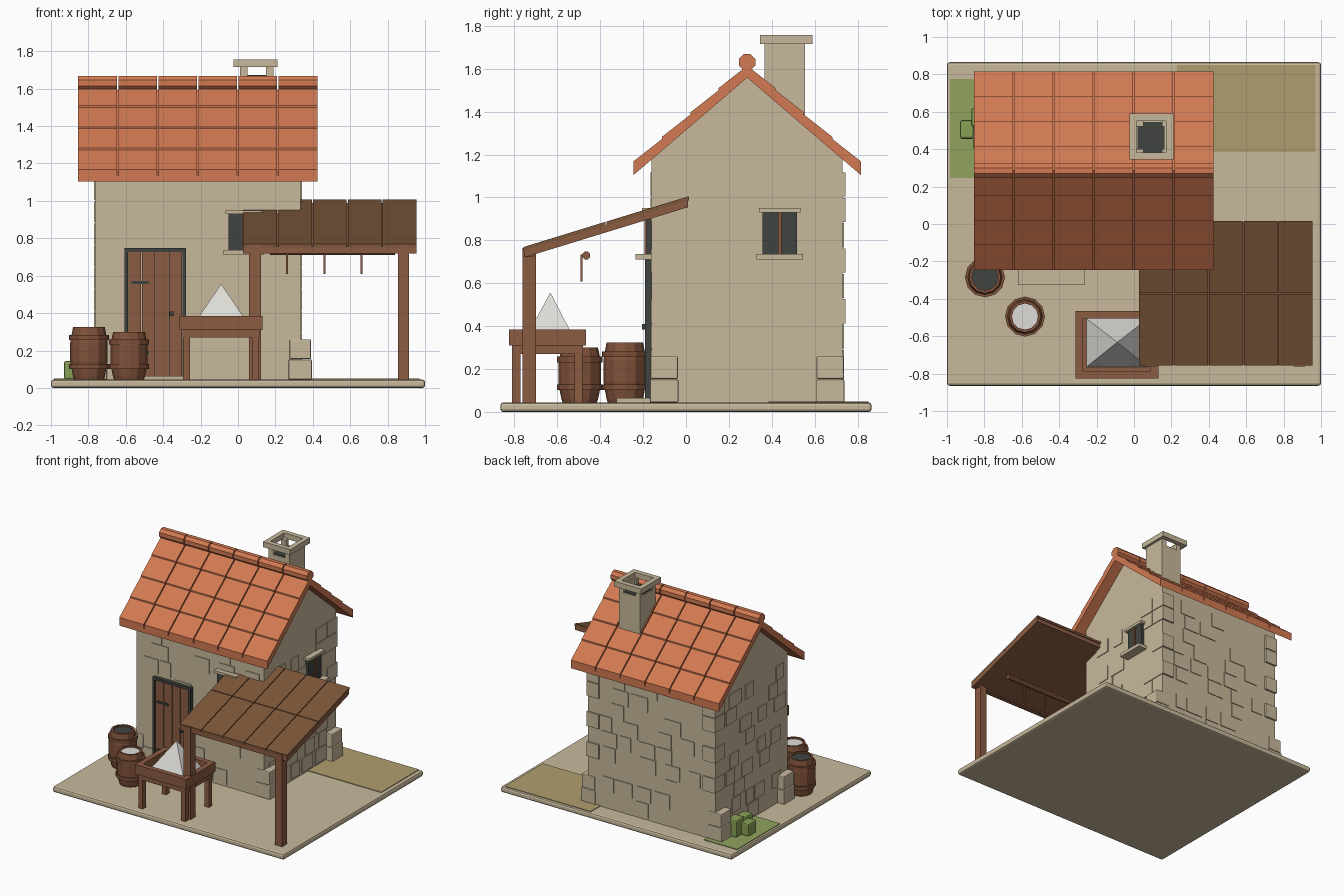
import bpy, bmesh, math, random
from mathutils import Matrix, Vector

if "Cube" in bpy.data.objects:
    bpy.data.objects.remove(bpy.data.objects["Cube"])

random.seed(4)

def mat(name, hexcol):
    rgb = [int(hexcol[i:i + 2], 16) / 255 for i in (0, 2, 4)]
    lin = [c / 12.92 if c <= 0.04045 else ((c + 0.055) / 1.055) ** 2.4 for c in rgb]
    m = bpy.data.materials.new(name)
    m.diffuse_color = (*lin, 1)
    m.use_nodes = True
    m.node_tree.nodes["Principled BSDF"].inputs["Base Color"].default_value = m.diffuse_color
    return m

STONE = mat("stone", "C8B99C")
TILE = mat("roof_tile", "D27A52")
WOOD = mat("wood", "8B5C42")
BOARD = mat("awning_board", "7C5639")
BARREL = mat("barrel_wood", "80523A")
DARK = mat("dark_iron", "40443F")
GRASS = mat("grass", "90A35F")
BUSH = mat("bush_green", "87A055")
STRAW = mat("dry_ground", "AF9E6F")
SALT = mat("white_powder", "DEDCD7")

def finish(name, bm, *mats, bevel=0):
    bmesh.ops.recalc_face_normals(bm, faces=bm.faces)
    me = bpy.data.meshes.new(name)
    bm.to_mesh(me)
    bm.free()
    ob = bpy.data.objects.new(name, me)
    bpy.context.collection.objects.link(ob)
    for m in mats:
        me.materials.append(m)
    if bevel:
        b = ob.modifiers.new("bevel", 'BEVEL')
        b.width, b.segments = bevel, 2
    return ob

def add_box(bm, x0, x1, y0, y1, z0, z1):
    m = Matrix.Translation(((x0 + x1) / 2, (y0 + y1) / 2, (z0 + z1) / 2)) @ \
        Matrix.Diagonal((abs(x1 - x0), abs(y1 - y0), abs(z1 - z0), 1))
    bmesh.ops.create_cube(bm, size=1, matrix=m)

def boxes(name, m, *dims, bevel=0):
    bm = bmesh.new()
    for d in dims:
        add_box(bm, *d)
    return finish(name, bm, m, bevel=bevel)

def add_prism(bm, yz, x0, x1):
    # side profile in y, z extruded along x
    a = [bm.verts.new((x0, y, z)) for y, z in yz]
    b = [bm.verts.new((x1, y, z)) for y, z in yz]
    bm.faces.new(a)
    bm.faces.new(b[::-1])
    n = len(yz)
    for i in range(n):
        bm.faces.new((a[i], b[i], b[(i + 1) % n], a[(i + 1) % n]))

def add_lathe(bm, profile, cx, cy, n=12, closed=False):
    rings = [[bm.verts.new((cx + r * math.cos(math.tau * k / n), cy + r * math.sin(math.tau * k / n), z))
              for k in range(n)] for r, z in profile]
    pairs = list(zip(rings, rings[1:])) + ([(rings[-1], rings[0])] if closed else [])
    for p, q in pairs:
        for k in range(n):
            bm.faces.new((p[k], p[(k + 1) % n], q[(k + 1) % n], q[k]))
    if not closed:
        bm.faces.new(rings[0])
        bm.faces.new(rings[-1])

def add_rod(bm, x0, x1, y, z, r, n=8):
    add_prism(bm, [(y + r * math.cos(math.tau * (k + .5) / n), z + r * math.sin(math.tau * (k + .5) / n))
                   for k in range(n)], x0, x1)

# ground slab and patches
boxes("ground_slab", STONE, (-1, 1, -.865, .865, 0, .045), bevel=.014)
boxes("grass_patch", GRASS, (-.985, -.7, .245, .775, .04, .05))
boxes("dry_patch", STRAW, (.23, .97, .385, .85, .04, .05))
boxes("door_step", STONE, (-.62, -.265, -.325, -.15, .04, .065))

# house walls with gable
X0, X1, Y0, Y1, YR = -.765, .335, -.16, .73, .285
bm = bmesh.new()
add_prism(bm, [(Y0, .045), (Y1, .045), (Y1, 1.185), (YR, 1.567), (Y0, 1.185)], X0, X1)
finish("house_walls", bm, STONE)

# raised wall stones in loose courses
bm = bmesh.new()
T = .006
for course in range(9):
    z0 = .06 + course * .118
    for side in ("front", "back", "left", "right"):
        lo, hi = (X0, X1) if side in ("front", "back") else (Y0, Y1)
        u = lo + random.uniform(.02, .2)
        while u < hi - .16:
            w = random.uniform(.09, .15)
            if random.random() < .5:
                z1 = z0 + .112
                add_box(bm, *{"front": (u, u + w, Y0 - T, Y0 + .01, z0, z1),
                              "back": (u, u + w, Y1 - .01, Y1 + T, z0, z1),
                              "left": (X0 - T, X0 + .01, u, u + w, z0, z1),
                              "right": (X1 - .01, X1 + T, u, u + w, z0, z1)}[side])
            u += w + random.uniform(.01, .1)
    if course in (3, 5, 7, 8):  # stones wrapping the back corners
        for x0, x1 in ((X0 - T, X0 + .1), (X1 - .1, X1 + T)):
            add_box(bm, x0, x1, Y1 - .11, Y1 + .014, z0, z0 + .112)
finish("wall_stones", bm, STONE)

# large stones at the foot of each corner
bm = bmesh.new()
for sx, (xa, xb) in ((-1, (X0 - .06, X0 + .065)), (1, (X1 - .065, X1 + .06))):
    for ya, yb in ((Y0 - .008, Y0 + .125), (Y1 - .125, Y1 + .008)):
        add_box(bm, xa, xb, ya, yb, .045, .152)
        add_box(bm, xa + .005, xb - .005, ya + .003, yb - .003, .155, .26)
finish("corner_stones", bm, STONE, bevel=.006)

# roof deck, tiles and ridge caps
RX0, RX1, SL = -.855, .425, .86
def deck(d):
    return 1.592 - SL * d
bm = bmesh.new()
for s in (-1, 1):
    add_prism(bm, [(YR, deck(0)), (YR + s * .53, deck(.53)), (YR + s * .53, deck(.53) - .032),
                   (YR, deck(0) - .034)], RX0, RX1)
finish("roof_deck", bm, TILE)
bm = bmesh.new()
cw = (RX1 - RX0) / 6
for s in (-1, 1):
    for r in range(4):
        d0, d1 = r * .1325, (r + 1) * .1325
        prof = [(YR + s * d0, deck(d0) + .022), (YR + s * d1, deck(d1) + .032),
                (YR + s * d1, deck(d1) - .002), (YR + s * d0, deck(d0) - .002)]
        for c in range(6):
            add_prism(bm, prof, RX0 + c * cw + .004 * (c > 0), RX0 + (c + 1) * cw - .004 * (c < 5))
finish("roof_tiles", bm, TILE)
bm = bmesh.new()
for c in range(6):
    add_rod(bm, RX0 + c * cw + .004 * (c > 0), RX0 + (c + 1) * cw - .004 * (c < 5), YR, 1.63, .041)
finish("ridge_caps", bm, TILE)

# chimney: shaft, vent posts, open cap
boxes("chimney_shaft", STONE, (.01, .19, .365, .555, 1.25, 1.668))
posts = [(x, x + .04, y, y + .035, 1.66, 1.72) for x in (.01, .15) for y in (.365, .52)]
boxes("chimney_posts", STONE, *posts, (.16, .19, .40, .55, 1.66, 1.72))
boxes("chimney_opening", DARK, (.02, .18, .375, .545, 1.666, 1.674))
boxes("chimney_cap", STONE, (-.025, .013, .345, .59, 1.715, 1.757), (.172, .21, .345, .59, 1.715, 1.757),
      (.013, .172, .345, .383, 1.715, 1.757), (.013, .172, .552, .59, 1.715, 1.757))

# door with frame, planks, hinges and knob
boxes("door_frame", DARK, (-.608, -.588, -.19, -.15, .05, .748), (-.298, -.278, -.19, -.15, .05, .748),
      (-.588, -.298, -.19, -.15, .728, .748))
pw = .29 / 4
boxes("door_planks", WOOD, *[(-.588 + i * pw + .002, -.588 + (i + 1) * pw - .002, -.182, -.15, .06, .728)
                            for i in range(4)])
boxes("door_hinges", DARK, (-.57, -.475, -.19, -.18, .555, .572), (-.57, -.475, -.19, -.18, .18, .197))
boxes("door_knob", DARK, (-.365, -.345, -.205, -.18, .385, .41))

# windows, built along a wall axis
def window(name, c, place):
    def part(label, m, *ds):
        boxes(name + label, m, *[place(*d) for d in ds])
    part("_panes", DARK, (c - .08, c + .08, .025, .735, .93))
    part("_bar", WOOD, (c - .009, c + .009, .034, .735, .93))
    part("_lintel", STONE, (c - .097, c + .097, .045, .93, .95))
    part("_sill", STONE, (c - .108, c + .108, .075, .71, .737))
window("front_window", .03, lambda a, b, d, z0, z1: (a, b, Y0 - d, Y0 + .01, z0, z1))
window("side_window", .437, lambda a, b, d, z0, z1: (X1 - .01, X1 + d, a, b, z0, z1))

# awning: sloping frame, boards, posts, beam and hanging rail
def awn(y):
    return .735 + (y + .755) * .307
bm = bmesh.new()
add_prism(bm, [(-.755, awn(-.755) - .015), (.01, awn(.01) - .015), (.01, awn(.01) + .018),
               (-.755, awn(-.755) + .018)], .027, .955)
finish("awning_frame", bm, WOOD)
bm = bmesh.new()
bw = .928 / 5
for c in range(5):
    for ya, yb in ((-.757, -.375), (-.37, .015)):
        add_prism(bm, [(ya, awn(ya) + .016), (yb, awn(yb) + .016), (yb, awn(yb) + .035), (ya, awn(ya) + .035)],
                  .027 + c * bw + .003 * (c > 0), .027 + (c + 1) * bw - .003 * (c < 4))
finish("awning_boards", bm, BOARD)
boxes("awning_posts", WOOD, (.06, .123, -.762, -.7, .045, .765), (.855, .915, -.762, -.7, .045, .765))
boxes("awning_beam", WOOD, (.04, .945, -.75, -.71, .722, .757))
bm = bmesh.new()
add_rod(bm, .17, .84, -.465, .73, .02)
finish("hanging_rail", bm, WOOD)
boxes("hanging_hooks", WOOD, *[(x - .005, x + .005, -.492, -.482, .608, .735) for x in (.262, .462, .66)])

# tray table and powder heap
boxes("table_rim", WOOD, (-.313, .13, -.825, -.785, .31, .385), (-.313, .13, -.505, -.465, .31, .385),
      (-.313, -.272, -.785, -.505, .31, .385), (.089, .13, -.785, -.505, .31, .385))
boxes("table_base", WOOD, (-.297, .115, -.81, -.48, .27, .315))
boxes("table_legs", WOOD, *[(x, x + .038, y, y + .038, .045, .28) for x in (-.295, .075) for y in (-.81, -.52)])
bm = bmesh.new()
base = [bm.verts.new((x, y, .312)) for x, y in ((-.255, -.765), (.075, -.765), (.075, -.505), (-.255, -.505))]
tip = bm.verts.new((-.09, -.632, .557))
bm.faces.new(base)
for i in range(4):
    bm.faces.new((base[i], base[(i + 1) % 4], tip))
finish("powder_heap", bm, SALT)

# barrels with hoops and filling
def barrel(name, cx, cy, h, fill):
    z0 = .06
    mid = (z0 + h) / 2
    bm = bmesh.new()
    add_lathe(bm, [(.08, .045), (.085, z0), (.1, mid - .05), (.1, mid + .05), (.085, h), (.07, h), (.07, h - .02)], cx, cy)
    finish(name + "_staves", bm, BARREL)
    bm = bmesh.new()
    for z in (z0 + .055, h - .055):
        add_lathe(bm, [(.085, z - .013), (.107, z - .013), (.107, z + .013), (.085, z + .013)], cx, cy, closed=True)
    finish(name + "_hoops", bm, BARREL)
    bm = bmesh.new()
    add_lathe(bm, [(.075, h - .025), (.075, h - .012)], cx, cy)
    finish(name + "_filling", bm, fill)
barrel("dark_barrel", -.797, -.285, .325, DARK)
barrel("white_barrel", -.583, -.495, .3, SALT)

# clipped bushes
boxes("bushes", BUSH, (-.93, -.855, .455, .555, .045, .145), (-.87, -.785, .52, .62, .045, .18),
      (-.86, -.78, .40, .49, .045, .16), bevel=.012)
